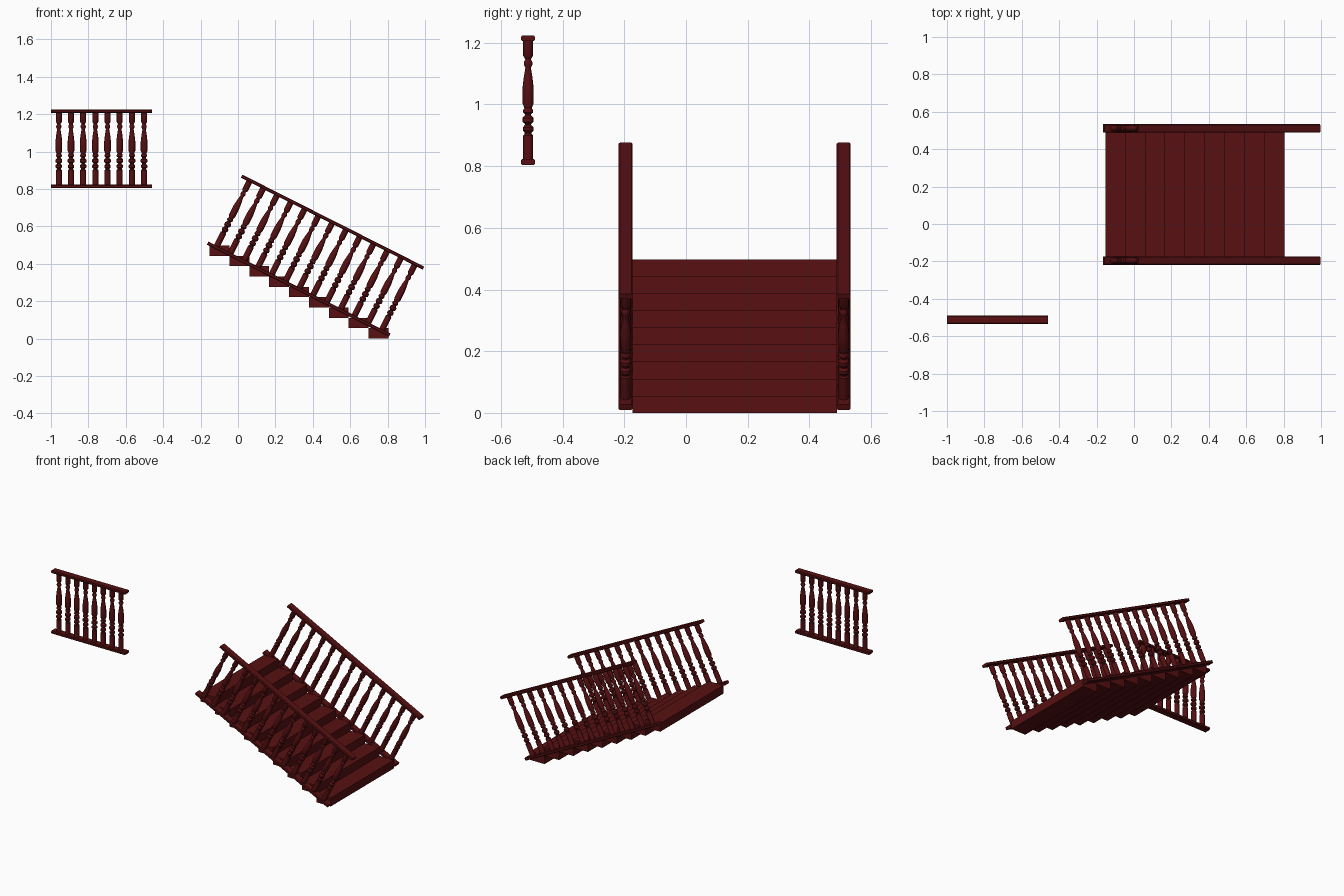
import bpy, math
from mathutils import Matrix, Vector

if "Cube" in bpy.data.objects:
    bpy.data.objects.remove(bpy.data.objects["Cube"])

mat = bpy.data.materials.new("dark red wood")
mat.diffuse_color = (0.095, 0.005, 0.006, 1)
mat.use_nodes = True
mat.node_tree.nodes["Principled BSDF"].inputs["Base Color"].default_value = mat.diffuse_color

# Half-profile of a turned baluster: radius, height above the rail base
PROFILE = [(0.016, 0.015), (0.016, 0.096), (0.011, 0.101), (0.011, 0.105),
           (0.017, 0.111), (0.017, 0.122), (0.010, 0.130), (0.010, 0.133),
           (0.018, 0.140), (0.018, 0.153), (0.010, 0.161), (0.010, 0.165),
           (0.016, 0.170), (0.016, 0.178), (0.012, 0.184), (0.018, 0.200),
           (0.018, 0.250), (0.014, 0.285), (0.009, 0.315), (0.014, 0.326),
           (0.014, 0.333), (0.009, 0.343), (0.016, 0.354), (0.016, 0.406)]
SIDES = 12


def make(name, verts, faces, matrix, smooth=False):
    me = bpy.data.meshes.new(name)
    me.from_pydata(verts, [], faces)
    me.materials.append(mat)
    ob = bpy.data.objects.new(name, me)
    bpy.context.collection.objects.link(ob)
    ob.matrix_world = matrix
    if smooth:
        bpy.ops.object.select_all(action='DESELECT')
        ob.select_set(True)
        bpy.context.view_layer.objects.active = ob
        bpy.ops.object.shade_smooth_by_angle(angle=math.radians(40))
    return ob


def prism(name, section, x0, x1, matrix):
    """Extrude a y-z section along x."""
    n = len(section)
    verts = [(x, y, z) for x in (x0, x1) for y, z in section]
    faces = [(i, (i + 1) % n, n + (i + 1) % n, n + i)[::-1] for i in range(n)]
    faces += [tuple(range(n))[::-1], tuple(range(n, 2 * n))]
    return make(name, verts, [f[::-1] if len(f) == 4 and n != 4 else f for f in faces], matrix)


def rail(name, length, z0, z1, matrix):
    w, c = 0.0225, 0.004
    section = [(-w + c, z0), (w - c, z0), (w, z0 + c), (w, z1 - c),
               (w - c, z1), (-w + c, z1), (-w, z1 - c), (-w, z0 + c)]
    return prism(name, section, -length / 2, length / 2, matrix)


def railing(name, length, count, inset, matrix):
    rail(name + "_bottom_rail", length, 0, 0.019, matrix)
    rail(name + "_top_rail", length, 0.402, 0.42, matrix)
    verts, faces = [], []
    for k in range(count):
        cx = -length / 2 + inset + k * (length - 2 * inset) / (count - 1)
        base = len(verts)
        for r, z in PROFILE:
            for s in range(SIDES):
                a = 2 * math.pi * s / SIDES
                verts.append((cx + r * math.cos(a), r * math.sin(a), z))
        for j in range(len(PROFILE) - 1):
            for s in range(SIDES):
                a, b = base + j * SIDES + s, base + j * SIDES + (s + 1) % SIDES
                faces.append((a, b, b + SIDES, a + SIDES))
    make(name + "_balusters", verts, faces, matrix, True)


# Free-standing landing railing
railing("landing_railing", 0.54, 8, 0.042, Matrix.Translation((-0.73, -0.512, 0.804)))

# Sloped railings on both sides of the stairs
slope = Matrix.Rotation(math.radians(26.8), 4, 'Y')
up = slope @ Vector((0, 0, 0.21))
for side, y in (("front", -0.196), ("back", 0.511)):
    pos = Vector((0.415, y, 0.443)) - up
    railing(side + "_stair_railing", 1.09, 13, 0.05, Matrix.Translation(pos) @ slope)

# Nine stair blocks, each touching the next along an edge
RISE, RUN = 0.0553, 0.1063
for i in range(9):
    z = i * RISE
    x = 0.698 - i * RUN
    box = [(-0.174, z), (0.489, z), (0.489, z + RISE), (-0.174, z + RISE)]
    ob = prism("step_%d" % (i + 1), box, x, x + RUN, Matrix())
    ob.data.update()

# Consistent outward normals
import bmesh
for ob in bpy.data.objects:
    bm = bmesh.new()
    bm.from_mesh(ob.data)
    bmesh.ops.recalc_face_normals(bm, faces=bm.faces)
    bm.to_mesh(ob.data)
    bm.free()
